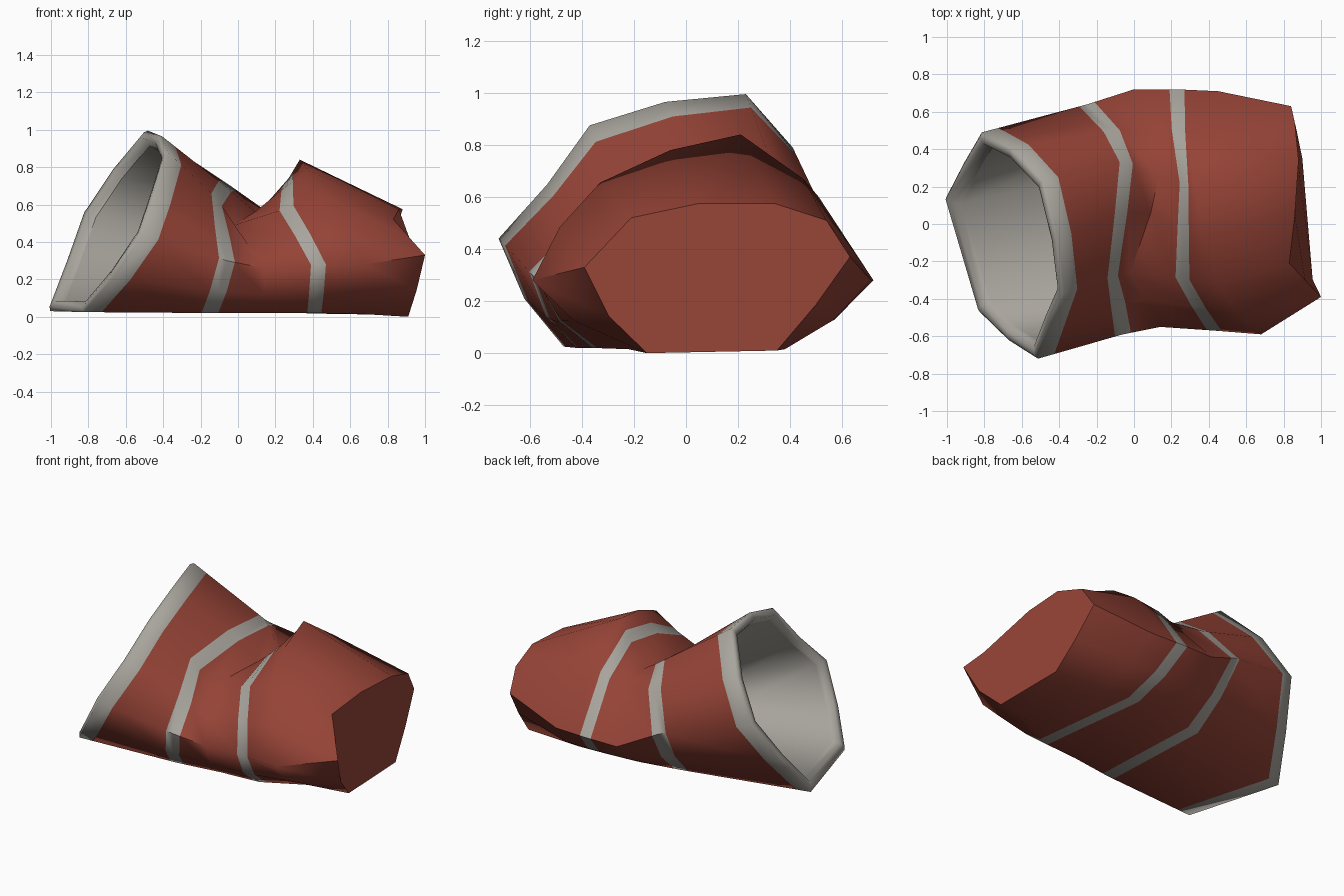
import bpy
import bmesh
from mathutils import Vector

if "Cube" in bpy.data.objects:
    bpy.data.objects.remove(bpy.data.objects["Cube"])


def material(name, rgb):
    m = bpy.data.materials.new(name)
    m.diffuse_color = (*rgb, 1)
    m.use_nodes = True
    m.node_tree.nodes["Principled BSDF"].inputs["Base Color"].default_value = m.diffuse_color
    return m


RED = material("brick red", (0.30, 0.056, 0.037))
GREY = material("warm grey", (0.395, 0.373, 0.338))


def ring(*pts, upper=0.0, front=.035, back=.03):
    """Eight outline points, plus bulged points on the upper front, low front and low back."""
    p = [Vector(q) for q in pts]
    high_front = (p[2] + p[3]) / 2 + Vector((0, -.8, .6)) * upper
    low_front = (p[3] + p[4]) / 2 + Vector((0, -.75, -.66)) * front
    low_back = (p[5] + p[6]) / 2 + Vector((0, .7, -.7)) * back
    return p[:3] + [high_front, p[3], low_front] + p[4:6] + [low_back] + p[6:]


def blend(a, b, dist):
    """Move each point of ring a towards ring b by a fixed distance."""
    return [p + (q - p).normalized() * min(dist, (q - p).length * 0.6) for p, q in zip(a, b)]


def inset(a, scale, shift=0.0):
    c = sum(a, Vector()) / len(a)
    return [c + (p - c) * scale + Vector((shift, 0, -shift * 0.5)) for p in a]


def loft(name, rings, mats, colours, cap=False, smooth=1.2, inward=False):
    """Skin a row of rings; colours gives one material index per band."""
    bm = bmesh.new()
    rows = [[bm.verts.new(p) for p in r] for r in rings]
    n = len(rows[0])
    for a, b, c in zip(rows, rows[1:], colours):
        for i in range(n):
            j = (i + 1) % n
            f = bm.faces.new((a[i], a[j], b[j], b[i]))
            f.material_index = c
    if cap:
        bm.faces.new(rows[-1]).material_index = colours[-1]
    bmesh.ops.recalc_face_normals(bm, faces=bm.faces[:])
    # Turn the first band outwards, or inwards for a lining
    bm.normal_update()
    bm.faces.ensure_lookup_table()
    centre = sum(rings[0], Vector()) / n
    out = sum((f.calc_center_median() - centre).dot(f.normal) for f in bm.faces[:n])
    if (out < 0) != inward:
        bmesh.ops.reverse_faces(bm, faces=bm.faces[:])
    me = bpy.data.meshes.new(name)
    bm.to_mesh(me)
    bm.free()
    for m in mats:
        me.materials.append(m)
    ob = bpy.data.objects.new(name, me)
    bpy.context.collection.objects.link(ob)
    bpy.context.view_layer.objects.active = ob
    ob.select_set(True)
    bpy.ops.object.shade_smooth_by_angle(angle=smooth)
    ob.select_set(False)
    # Keep the rim of a flat outer end crisp
    if cap and not inward:
        first = len(me.vertices) - n
        for e in me.edges:
            if min(e.vertices) >= first:
                e.use_edge_sharp = True
    return ob


# Slanted mouth: outline in y, z laid on a tilted plane
mouth = ring(*[(-0.98 - 0.3 * y + 0.57 * z, y, z) for y, z in (
    (0.23, 0.995), (-0.08, 0.965), (-0.37, 0.875), (-0.72, 0.44),
    (-0.47, 0.025), (0.14, 0.03), (0.49, 0.55), (0.41, 0.79))], upper=-.015, back=.015)

# Cross-sections, from the top ridge round the front, bottom and back
leg = ring((-.04, .34, .70), (-.07, .06, .70), (-.11, -.28, .63), (-.06, -.59, .30),
           (-.15, -.42, .02), (-.19, .32, .025), (-.25, .64, .40), (-.12, .50, .60),
           upper=-.01)
ankle = ring((.13, .25, .58), (.09, .06, .56), (-.02, -.26, .49), (.14, -.55, .26),
             (.14, -.38, .02), (.08, .36, .02), (0, .72, .28), (.13, .50, .57))
instep = ring((.27, .21, .74), (.26, -.05, .70), (.26, -.29, .58), (.43, -.57, .28),
              (.41, -.36, .02), (.32, .38, .02), (.23, .72, .28), (.24, .51, .60),
              upper=.015)
ridge = ring((.33, .21, .84), (.38, -.06, .78), (.45, -.33, .655), (.68, -.59, .28),
             (.66, -.22, .015), (.52, .38, .015), (.45, .71, .28), (.38, .45, .67),
             upper=.03)
toe = ring((.88, .34, .575), (.86, .05, .575), (.83, -.21, .52), (1, -.39, .33),
           (.91, -.15, 0), (.90, .35, .01), (.84, .63, .37), (.86, .54, .51), back=.01)

# Outer sleeve with two painted stripes and a flat end
cuff_edge = blend(mouth, leg, 0.095)
loft("sleeve",
     [cuff_edge, blend(leg, mouth, .045), leg, blend(leg, ankle, .045), ankle,
      blend(instep, ankle, .04), instep, blend(instep, ridge, .04), ridge, toe],
     [RED, GREY], [0, 1, 1, 0, 0, 1, 1, 0, 0], cap=True)

# Rounded cuff rolling over into the lining
lip = inset(mouth, .86, .03)
loft("cuff",
     [cuff_edge, mouth, inset(mouth, .965, -.015), inset(mouth, .90, -.01), lip],
     [GREY], [0] * 4, smooth=1.4)

# Inner lining, closed deep inside
loft("lining", [lip, inset(leg, .88), inset(ankle, .86), inset(ankle, .5, .04)],
     [GREY], [0, 0, 0], cap=True, smooth=1.6, inward=True)
